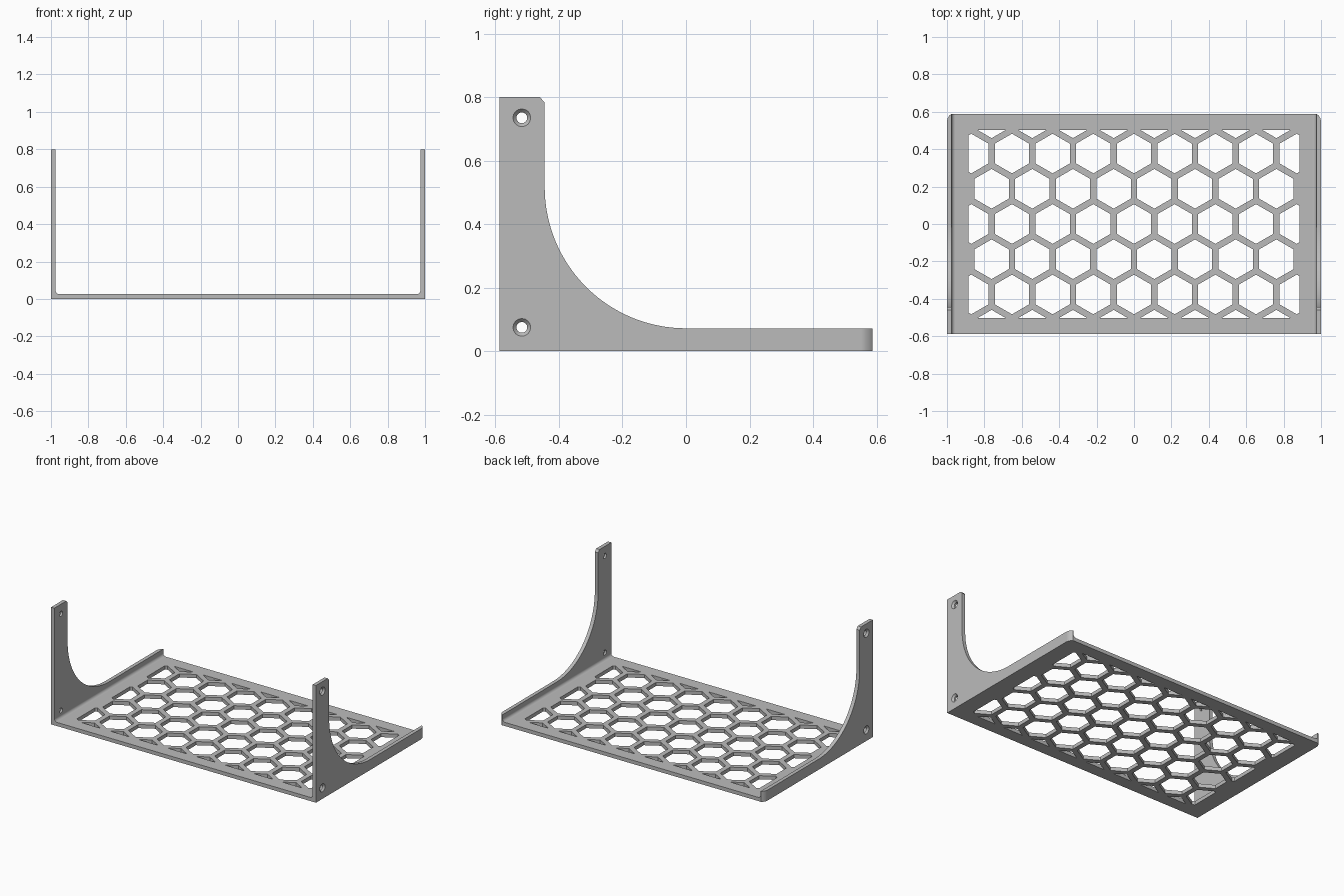
import bpy
import bmesh
from math import cos, sin, pi, radians
from mathutils import Matrix, Vector

cube = bpy.data.objects.get("Cube")
if cube:
    bpy.data.objects.remove(cube)

HALF_DEPTH = 0.587
WALL = 0.025
PITCH = 0.2175          # spacing of the hexagonal openings
HEX_RADIUS = 0.106

grey = bpy.data.materials.new("plain_grey")
grey.use_nodes = True
grey.diffuse_color = (0.5, 0.5, 0.5, 1)
grey.node_tree.nodes["Principled BSDF"].inputs["Base Color"].default_value = (0.5, 0.5, 0.5, 1)


def to_object(name, bm):
    bmesh.ops.recalc_face_normals(bm, faces=bm.faces)
    mesh = bpy.data.meshes.new(name)
    bm.to_mesh(mesh)
    bm.free()
    mesh.materials.append(grey)
    obj = bpy.data.objects.new(name, mesh)
    bpy.context.collection.objects.link(obj)
    return obj


def extrude_all(bm, offset):
    new = bmesh.ops.extrude_face_region(bm, geom=bm.faces[:])["geom"]
    bmesh.ops.translate(bm, verts=[v for v in new if isinstance(v, bmesh.types.BMVert)], vec=offset)


def prism(name, points, place, length):
    """Extrude a 2D outline symmetrically; place(a, b, t) maps it into space."""
    bm = bmesh.new()
    bm.faces.new([bm.verts.new(place(a, b, -length)) for a, b in points])
    extrude_all(bm, Vector(place(0, 0, length)) - Vector(place(0, 0, -length)))
    return to_object(name, bm)


def arc(cx, cy, r, start, end, steps):
    angles = [radians(start + (end - start) * i / steps) for i in range(steps + 1)]
    return [(cx + r * cos(a), cy + r * sin(a)) for a in angles]


def mirror(points):
    return points + [(-x, y) for x, y in reversed(points)]


def combine(target, tool, operation):
    mod = target.modifiers.new(operation.lower(), 'BOOLEAN')
    mod.operation = operation
    mod.solver = 'EXACT'
    mod.object = tool
    bpy.context.view_layer.objects.active = target
    bpy.ops.object.modifier_apply(modifier=mod.name)
    bpy.data.objects.remove(tool)


# U-shaped section with filleted inner corners
FILLET = 0.02
inner = 1 - WALL
half_section = [(1, 0), (1, 0.9), (inner, 0.9)]
half_section += arc(inner - FILLET, WALL + FILLET, FILLET, 0, -90, 8)
tray = prism("tray_bracket", mirror(half_section), lambda a, b, t: (a, t, b), 0.7)

# Side silhouette: tall front arm sweeping down to a low rail
side = [(HALF_DEPTH, -0.1), (HALF_DEPTH, 0.072)]
side += arc(0, 0.517, 0.445, -90, -180, 40)
side += [(-0.445, 0.783), (-0.46, 0.8), (-HALF_DEPTH, 0.8), (-HALF_DEPTH, -0.1)]
combine(tray, prism("side_outline", side, lambda a, b, t: (t, a, b), 1.2), 'INTERSECT')

# Plan outline: eased rear corners
plan = [(1.1, -0.8), (1.1, 0.55), (1, 0.55), (0.996, 0.566), (0.987, 0.58), (0.978, HALF_DEPTH + 0.001),
        (0.978, 0.8)]
combine(tray, prism("plan_outline", mirror(plan), lambda a, b, t: (a, b, t), 1.2), 'INTERSECT')

# Honeycomb openings, trimmed to a rectangular field
bm = bmesh.new()
for row in range(-3, 4):
    for col in range(-5, 6):
        x = (col + 0.5 * (row % 2)) * PITCH
        y = row * PITCH * sin(pi / 3)
        ring = arc(x, y, HEX_RADIUS, 30, 330, 5)
        bm.faces.new([bm.verts.new((px, py, -0.05)) for px, py in ring])
for axis, limit in ((Vector((1, 0, 0)), 0.885), (Vector((0, 1, 0)), 0.502)):
    for sign in (-1, 1):
        bmesh.ops.bisect_plane(bm, geom=bm.verts[:] + bm.edges[:] + bm.faces[:],
                               plane_co=axis * limit * sign, plane_no=axis * sign, clear_outer=True)
# Drop slivers left at the border
slivers = [f for f in bm.faces if f.calc_area() < 0.001]
bmesh.ops.delete(bm, geom=slivers, context='FACES')
extrude_all(bm, Vector((0, 0, 0.1)))
combine(tray, to_object("honeycomb", bm), 'DIFFERENCE')

# Countersunk screw holes: one turned profile per hole
SINK = [(0.95, 0.017), (0.988, 0.017), (1.0, 0.028), (1.02, 0.046)]
for sign in (-1, 1):
    for z in (0.075, 0.735):
        bm = bmesh.new()
        rings = [[bm.verts.new((sign * x, -0.517 + p, z + q)) for p, q in arc(0, 0, r, 0, 337.5, 15)]
                 for x, r in SINK]
        for a, b in zip(rings, rings[1:]):
            for i in range(16):
                j = (i + 1) % 16
                bm.faces.new((a[i], a[j], b[j], b[i]))
        bm.faces.new(rings[0])
        bm.faces.new(rings[-1])
        combine(tray, to_object("screw_hole", bm), 'DIFFERENCE')

# Smooth the curves, keep flat faces flat
bpy.ops.object.select_all(action='DESELECT')
tray.select_set(True)
bpy.context.view_layer.objects.active = tray
bpy.ops.object.shade_smooth_by_angle(angle=radians(28))
weighted = tray.modifiers.new("weighted_normals", 'WEIGHTED_NORMAL')
weighted.keep_sharp = True
